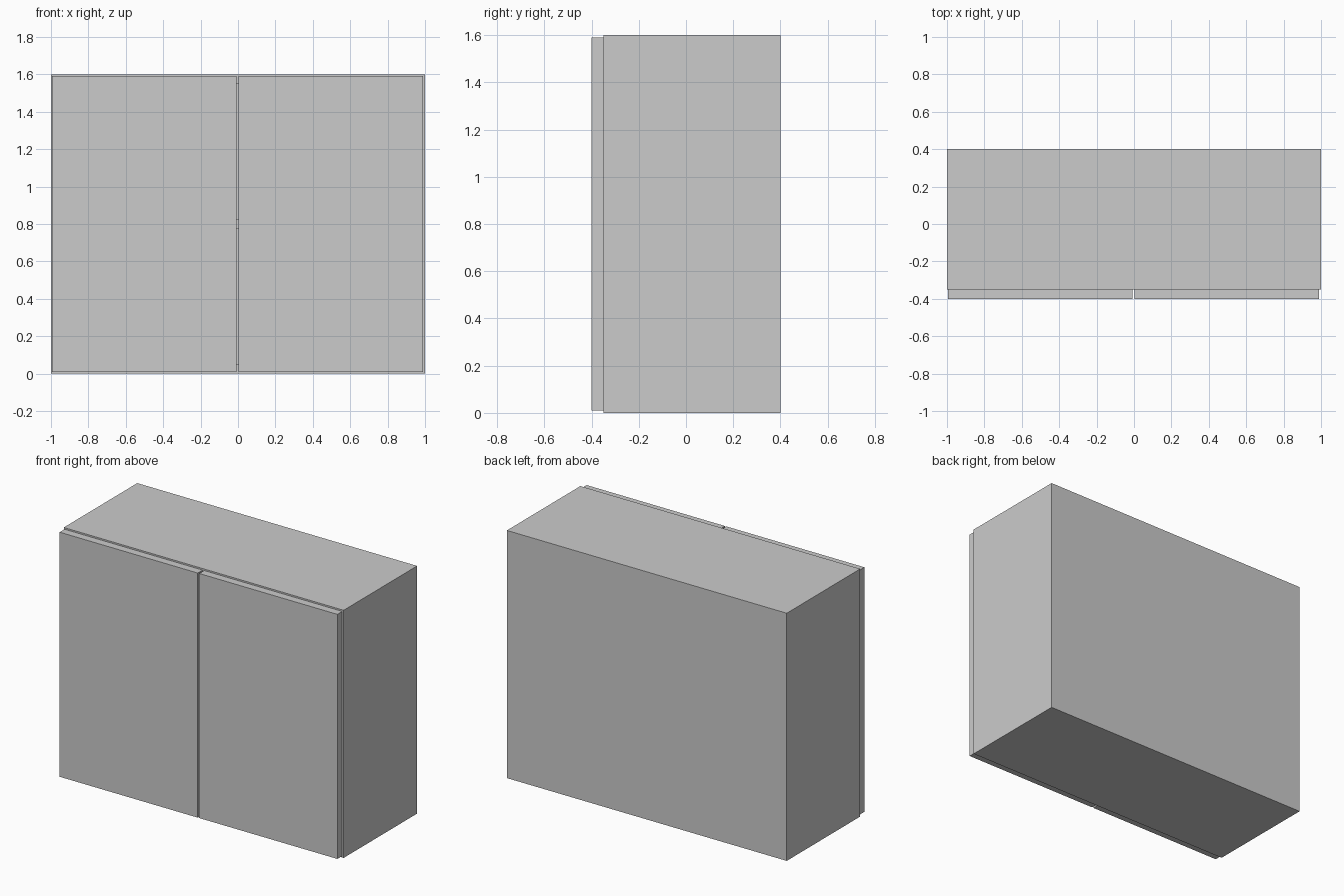
import bpy

if "Cube" in bpy.data.objects:
    bpy.data.objects.remove(bpy.data.objects["Cube"])


def box(name, x, y, z):
    """Box spanning the given (min, max) ranges."""
    bpy.ops.mesh.primitive_cube_add(
        size=1, location=[(a + b) / 2 for a, b in (x, y, z)])
    ob = bpy.context.object
    ob.name = name
    ob.scale = [b - a for a, b in (x, y, z)]
    bpy.ops.object.transform_apply(location=False, rotation=False, scale=True)
    return ob


T = 0.05                     # board thickness
FRONT, BACK = -0.35, 0.40    # carcass depth
H = 1.6
inner = (-1 + T, 1 - T)

# Side panels
box("left_side", (-1, -1 + T), (FRONT, BACK), (0, H))
box("right_side", (1 - T, 1), (FRONT, BACK), (0, H))

# Horizontal boards between the sides
for name, z in (("bottom_panel", 0), ("shelf", 0.775), ("top_panel", H - T)):
    box(name, inner, (FRONT, BACK - 0.01), (z, z + T))

# Thin back panel covering the full width
box("back_panel", (-1, 1), (BACK - 0.01, BACK), (0, H))

# Pair of doors with a narrow gap between them
box("left_door", (-0.995, -0.008), (-0.40, FRONT), (0.01, 1.59))
box("right_door", (0.003, 0.99), (-0.40, FRONT), (0.01, 1.59))
